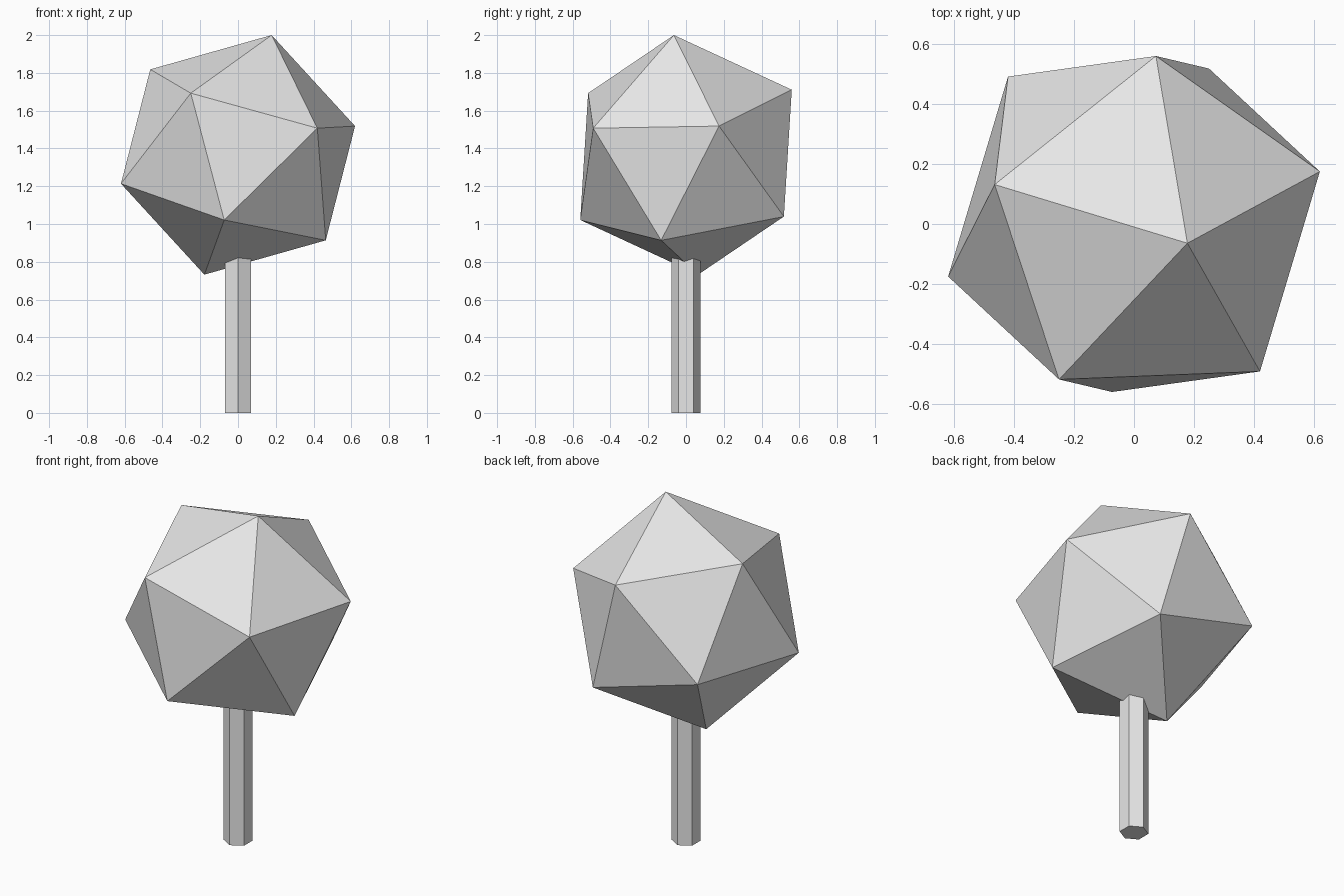
import bpy
from mathutils import Vector, Matrix

cube = bpy.data.objects.get("Cube")
if cube:
    bpy.data.objects.remove(cube, do_unlink=True)


def make_material(name, color):
    mat = bpy.data.materials.new(name)
    mat.use_nodes = True
    mat.diffuse_color = color
    mat.node_tree.nodes["Principled BSDF"].inputs["Base Color"].default_value = color
    return mat


def finish(name, mat):
    obj = bpy.context.object
    obj.name = obj.data.name = name
    obj.data.materials.append(mat)
    bpy.ops.object.shade_flat()
    return obj


grey = make_material("light grey", (0.8, 0.8, 0.8, 1))

# Trunk: hexagonal post whose top is buried in the crown
trunk_top = 0.95
bpy.ops.mesh.primitive_cylinder_add(vertices=6, radius=0.078, depth=trunk_top,
                                    location=(0, 0, trunk_top / 2))
finish("trunk", grey)

# Crown: tilted icosahedron, oriented by its tip and one neighbouring corner
tip = Vector((0.178, -0.064, 0.634))
corner = Vector((0.62, 0.175, 0.153))
z_axis = tip.normalized()
x_axis = (corner - corner.dot(z_axis) * z_axis).normalized()
y_axis = z_axis.cross(x_axis)
bpy.ops.mesh.primitive_ico_sphere_add(subdivisions=1, radius=tip.length)
crown = finish("crown", grey)
turn = Matrix((x_axis, y_axis, z_axis)).transposed().to_4x4()
crown.matrix_world = Matrix.Translation((0, 0, 2 - tip.z)) @ turn
